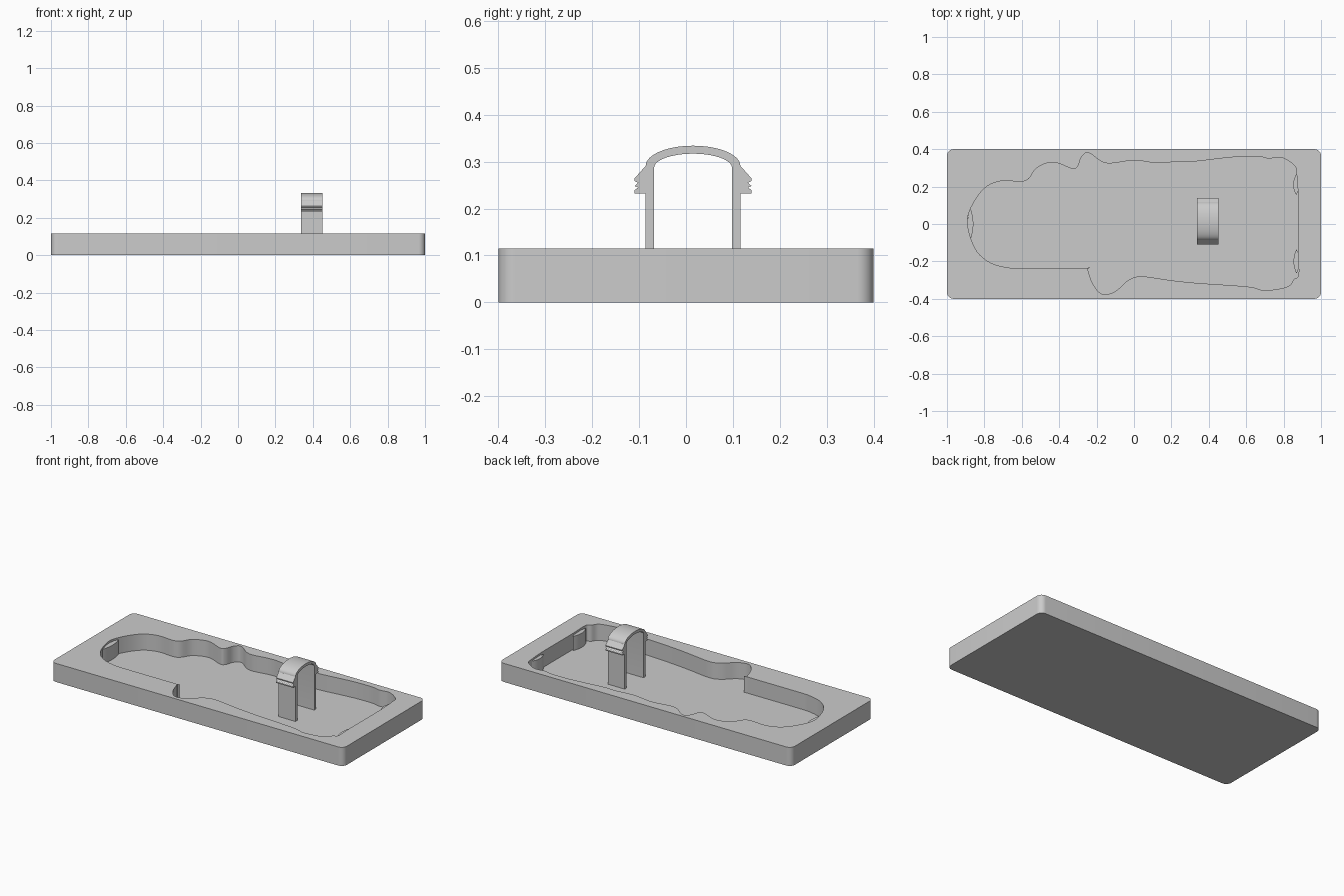
import bpy
import bmesh
from math import sin, cos, pi, radians
from mathutils import Vector

HEIGHT = 0.115
FLOOR = 0.015

if "Cube" in bpy.data.objects:
    bpy.data.objects.remove(bpy.data.objects["Cube"], do_unlink=True)

grey = bpy.data.materials.new("plain grey")
grey.use_nodes = True
grey.diffuse_color = (0.6, 0.6, 0.6, 1)
grey.node_tree.nodes["Principled BSDF"].inputs["Base Color"].default_value = grey.diffuse_color


def finish(name, bm):
    """Turn a closed bmesh into a grey object, smooth between sharp edges."""
    bmesh.ops.recalc_face_normals(bm, faces=bm.faces)
    mesh = bpy.data.meshes.new(name)
    bm.to_mesh(mesh)
    bm.free()
    mesh.materials.append(grey)
    obj = bpy.data.objects.new(name, mesh)
    bpy.context.collection.objects.link(obj)
    bpy.ops.object.select_all(action="DESELECT")
    obj.select_set(True)
    bpy.context.view_layer.objects.active = obj
    bpy.ops.object.shade_smooth_by_angle(angle=radians(30))


def add_ring(bm, points, offset):
    return [bm.verts.new(Vector(p) + Vector(offset)) for p in points]


def add_walls(bm, ring_a, ring_b):
    for i in range(len(ring_a)):
        bm.faces.new((ring_a[i - 1], ring_a[i], ring_b[i], ring_b[i - 1]))


def prism(name, points, start, depth):
    """Sweep a closed ring of points along the depth vector."""
    bm = bmesh.new()
    near = add_ring(bm, points, start)
    far = add_ring(bm, points, Vector(start) + Vector(depth))
    bm.faces.new(near)
    bm.faces.new(far)
    add_walls(bm, near, far)
    finish(name, bm)


def spline(points, steps):
    """Closed Catmull-Rom curve through flat points."""
    ring = [Vector((x, y, 0)) for x, y in points]
    count = len(ring)
    out = []
    for i in range(count):
        a, b, c, d = (ring[(i + k) % count] for k in (-1, 0, 1, 2))
        for s in range(steps):
            t = s / steps
            out.append(b + (c - a) * (t / 2)
                       + (a * 2 - b * 5 + c * 4 - d) * (t * t / 2)
                       + (b * 3 - a - c * 3 + d) * (t ** 3 / 2))
    return out


def rounded_rectangle(half_x, half_y, radius, steps=8):
    corners = [(1, 1), (-1, 1), (-1, -1), (1, -1)]
    points = []
    for quarter, (sx, sy) in enumerate(corners):
        for s in range(steps + 1):
            angle = (quarter + s / steps) * pi / 2
            points.append((sx * (half_x - radius) + radius * cos(angle),
                           sy * (half_y - radius) + radius * sin(angle), 0))
    return points


# Contour of the recess, listed clockwise from the narrow end
recess_outline = [
    (-.89, 0), (-.87, .09), (-.8, .19), (-.71, .23), (-.58, .23), (-.52, .3),
    (-.43, .33), (-.33, .295), (-.3, .31), (-.28, .36), (-.24, .38), (-.15, .325),
    (0, .34), (.13, .325), (.24, .335), (.33, .335), (.46, .35), (.57, .36),
    (.67, .36), (.72, .35), (.79, .355), (.86, .31), (.87, .26), (.877, .14),
    (.877, -.14), (.88, -.27), (.855, -.295), (.82, -.335), (.7, -.355),
    (.61, -.335), (.33, -.315), (.19, -.3), (.04, -.28), (-.03, -.3),
    (-.1, -.36), (-.17, -.375), (-.22, -.32), (-.249, -.24), (-.26, -.235),
    (-.6, -.235), (-.69, -.23), (-.78, -.2), (-.85, -.13),
]

# Tray: rounded block, recess walls and floor, and a flat rim between them
tray = bmesh.new()
block_outline = rounded_rectangle(1, 0.4, 0.035)
recess_curve = spline(recess_outline, 5)
base = add_ring(tray, block_outline, (0, 0, 0))
outer_rim = add_ring(tray, block_outline, (0, 0, HEIGHT))
inner_rim = add_ring(tray, recess_curve, (0, 0, HEIGHT))
recess_floor = add_ring(tray, recess_curve, (0, 0, FLOOR))
tray.faces.new(base)
tray.faces.new(recess_floor)
add_walls(tray, base, outer_rim)
add_walls(tray, inner_rim, recess_floor)
rim_edges = [tray.edges.get((ring[i - 1], ring[i]))
             for ring in (outer_rim, inner_rim) for i in range(len(ring))]
bmesh.ops.triangle_fill(tray, edges=rim_edges, use_beauty=True, normal=(0, 0, 1))
finish("tray", tray)


# Shallow lens-shaped grip pads on the recess end walls
def grip_pad(name, x, y, half_length, half_width=0.016):
    side = [-1 + 2 * i / 12 for i in range(12)]
    lens = [(half_width * (1 - t * t), half_length * t, 0) for t in side]
    lens += [(-px, -py, 0) for px, py, _ in lens]
    prism(name, lens, (x, y, FLOOR), (0, 0, HEIGHT - FLOOR - 0.012))


grip_pad("narrow_end_pad", -0.875, 0, 0.085)
grip_pad("wide_end_pad_back", 0.867, 0.21, 0.055)
grip_pad("wide_end_pad_front", 0.869, -0.2, 0.065)


# Springy arched clip: half profile as (distance from centre, height)
def arch(half_width, base_height, rise, steps=16):
    angles = [pi / 2 * i / steps for i in range(steps + 1)]
    return [(half_width * cos(a), base_height + rise * sin(a)) for a in angles]


def both_sides(half):
    return half + [(-y, z) for y, z in reversed(half[:-1])]


CLIP_Y = 0.015
barbed_leg = [(.101, FLOOR), (.101, .232), (.125, .232), (.125, .239),
              (.117, .245), (.125, .248), (.117, .255), (.125, .259),
              (.125, .264)]
outer_half = barbed_leg + arch(.101, .291, .043)
inner_half = [(.083, FLOOR)] + arch(.083, .287, .03)
clip_profile = both_sides(outer_half) + both_sides(inner_half)[::-1]
prism("arched_clip", [(0, y + CLIP_Y, z) for y, z in clip_profile],
      (0.338, 0, 0), (0.115, 0, 0))
